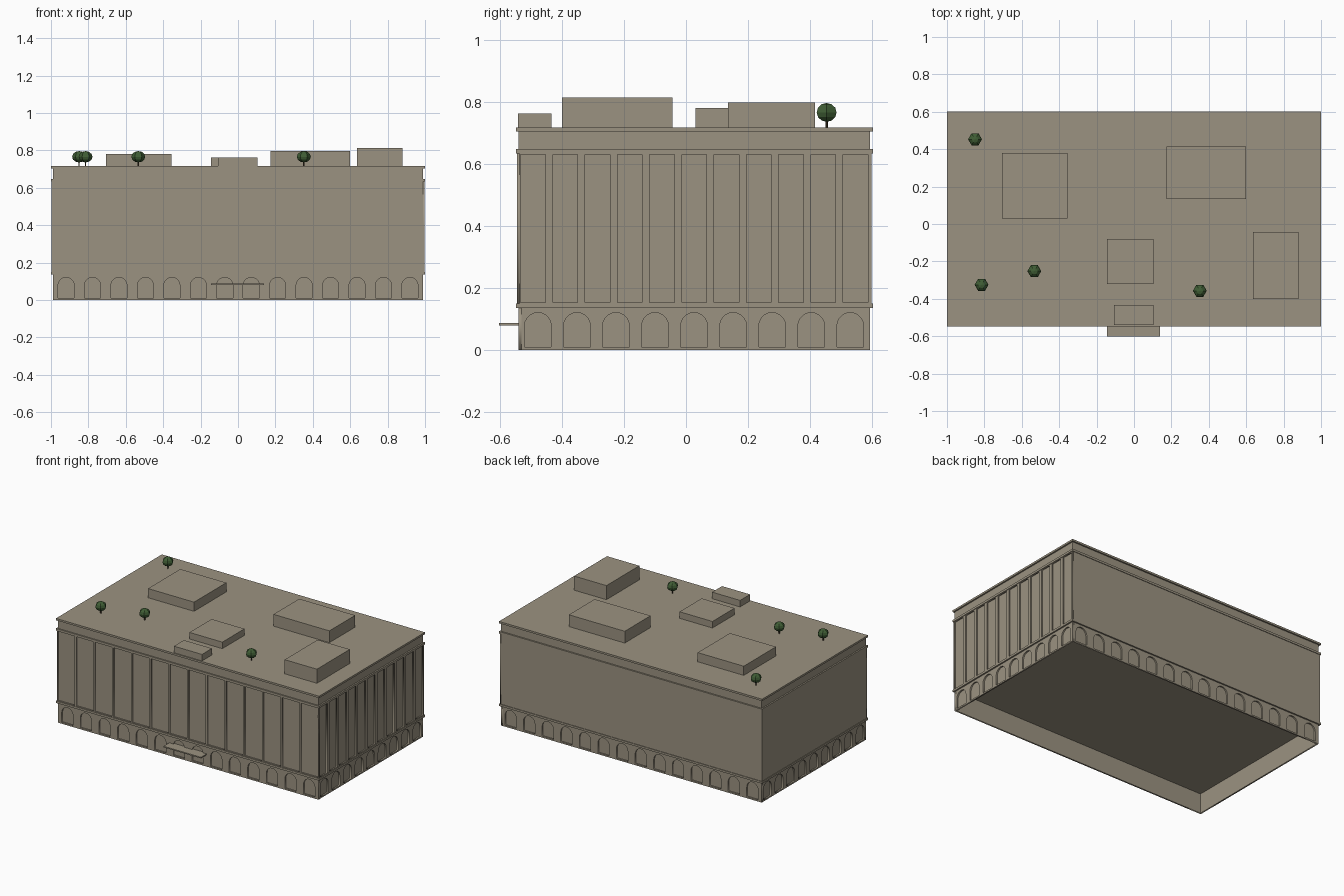
import bpy, bmesh, math
from mathutils import Vector, Matrix

cube = bpy.data.objects.get("Cube")
if cube:
    bpy.data.objects.remove(cube, do_unlink=True)


def material(name, rgb):
    m = bpy.data.materials.new(name)
    m.use_nodes = True
    m.diffuse_color = (*rgb, 1)
    m.node_tree.nodes["Principled BSDF"].inputs["Base Color"].default_value = (*rgb, 1)
    return m


STONE = material("stone", (0.33, 0.29, 0.22))
LEAF = material("leaf_green", (0.05, 0.11, 0.035))
TRUNK = material("trunk_brown", (0.07, 0.045, 0.025))


def add_object(name, mesh, mat):
    mesh.materials.clear()
    mesh.materials.append(mat)
    obj = bpy.data.objects.new(name, mesh)
    bpy.context.scene.collection.objects.link(obj)
    return obj


def box(name, xs, ys, zs, mat=STONE, open_bottom=False):
    bm = bmesh.new()
    bmesh.ops.create_cube(bm, size=1)
    lo, hi = Vector((xs[0], ys[0], zs[0])), Vector((xs[1], ys[1], zs[1]))
    for v in bm.verts:
        v.co = Vector([(a + b) / 2 + c * (b - a) for a, b, c in zip(lo, hi, v.co)])
    if open_bottom:
        bmesh.ops.delete(bm, geom=[f for f in bm.faces if f.normal.z < -0.5], context='FACES_ONLY')
    mesh = bpy.data.meshes.new(name)
    bm.to_mesh(mesh)
    bm.free()
    return add_object(name, mesh, mat)


def rect(x0, x1, z0, z1):
    return [(x0, z0), (x1, z0), (x1, z1), (x0, z1)]


def arch(cx, half, z0, top, steps=10):
    arc = [(cx + half * math.cos(math.pi * i / steps),
            top - half + half * math.sin(math.pi * i / steps)) for i in range(steps + 1)]
    return [(cx - half, z0), (cx + half, z0)] + arc


def screen(name, length, z0, z1, holes, depth, location, angle):
    """Pierced wall slab: a filled outline with holes, facing -y before turning."""
    curve = bpy.data.curves.new(name, 'CURVE')
    curve.dimensions = '2D'
    curve.fill_mode = 'BOTH'
    curve.extrude = depth / 2
    for outline in [rect(-length / 2, length / 2, z0, z1)] + holes:
        spline = curve.splines.new('POLY')
        spline.points.add(len(outline) - 1)
        for p, (x, z) in zip(spline.points, outline):
            p.co = (x, z, 0, 1)
        spline.use_cyclic_u = True
    temp = bpy.data.objects.new("temp", curve)
    bpy.context.scene.collection.objects.link(temp)
    graph = bpy.context.evaluated_depsgraph_get()
    mesh = bpy.data.meshes.new_from_object(temp.evaluated_get(graph))
    bpy.data.objects.remove(temp, do_unlink=True)
    mesh.name = name
    turn = Matrix.Rotation(angle, 4, 'Z') @ Matrix.Rotation(math.pi / 2, 4, 'X')
    mesh.transform(Matrix.Translation(location) @ turn)
    return add_object(name, mesh, STONE)


def centres(length, count):
    return [-length / 2 + length * (i + 0.5) / count for i in range(count)]


# Arcaded base: hollow inner shell with a pierced screen on each side
X, Y0, Y1, D = 0.99, -0.54, 0.592, 0.01
MID = (Y0 + Y1) / 2
LEN = Y1 - Y0
box("base_shell", (-X + D, X - D), (Y0 + D, Y1 - D), (0, 0.136), open_bottom=True)
sides = [("front", 2 * X, 14, (0, Y0 + D / 2, 0), 0),
         ("left", LEN, 9, (X - D / 2, MID, 0), math.pi / 2),
         ("back", 2 * X, 14, (0, Y1 - D / 2, 0), math.pi),
         ("right", LEN, 9, (-X + D / 2, MID, 0), -math.pi / 2)]
for side, length, count, loc, angle in sides:
    holes = [arch(c, 0.043, 0.01, 0.121) for c in centres(length, count)]
    screen(side + "_arcade", length, 0, 0.136, holes, D, loc, angle)

# Main storeys: plain block, panelled on the front and left
MX, M0, M1, P = 0.996, -0.545, 0.598, 0.008
box("main_block", (-MX, MX - P), (M0 + P, M1), (0.14, 0.64))
panels = [("front", 2 * MX, 14, 0.012, (0, M0 + P / 2, 0), 0),
          ("left", M1 - M0, 11, 0.024, (MX - P / 2, (M0 + M1) / 2, 0), math.pi / 2)]
for side, length, count, pier, loc, angle in panels:
    half = (length / count - pier) / 2
    holes = [rect(c - half, c + half, 0.154, 0.63) for c in centres(length, count)]
    screen(side + "_piers", length, 0.14, 0.64, holes, P, loc, angle)

# Attic and projecting ledges
box("attic", (-X, X), (Y0, Y1), (0.64, 0.71))
for name, zs in [("lower_ledge", (0.136, 0.15)), ("upper_ledge", (0.633, 0.648)),
                 ("roof_ledge", (0.704, 0.717))]:
    box(name, (-1, 1), (-0.548, 0.602), zs)

# Roof plant rooms
ROOF = 0.716
for name, xs, ys, top in [
        ("back_right_plant_room", (-0.705, -0.355), (0.03, 0.38), 0.78),
        ("back_left_plant_room", (0.175, 0.6), (0.135, 0.415), 0.798),
        ("left_plant_room", (0.635, 0.88), (-0.4, -0.043), 0.814),
        ("centre_plant_room", (-0.145, 0.105), (-0.32, -0.08), 0.762),
        ("front_plant_room", (-0.108, 0.105), (-0.541, -0.433), 0.762)]:
    box(name, xs, ys, (ROOF, top))

# Entrance canopy
box("entrance_canopy", (-0.145, 0.14), (-0.602, -0.53), (0.08, 0.088))

# Roof trees
for i, (x, y) in enumerate([(-0.85, 0.453), (-0.815, -0.325), (-0.533, -0.252), (0.352, -0.357)]):
    bm = bmesh.new()
    bmesh.ops.create_uvsphere(bm, u_segments=6, v_segments=6, radius=0.037)
    bmesh.ops.transform(bm, verts=bm.verts, matrix=Matrix.Translation((x, y, 0.766))
                        @ Matrix.Diagonal((1, 1, 0.82, 1)) @ Matrix.Rotation(math.pi / 6, 4, 'Z'))
    mesh = bpy.data.meshes.new("tree_crown")
    bm.to_mesh(mesh)
    bm.free()
    add_object(f"tree_crown_{i + 1}", mesh, LEAF)
    bm = bmesh.new()
    bmesh.ops.create_cone(bm, cap_ends=True, segments=6, radius1=0.004, radius2=0.004,
                          depth=0.04, matrix=Matrix.Translation((x, y, 0.735)))
    mesh = bpy.data.meshes.new("tree_trunk")
    bm.to_mesh(mesh)
    bm.free()
    add_object(f"tree_trunk_{i + 1}", mesh, TRUNK)
